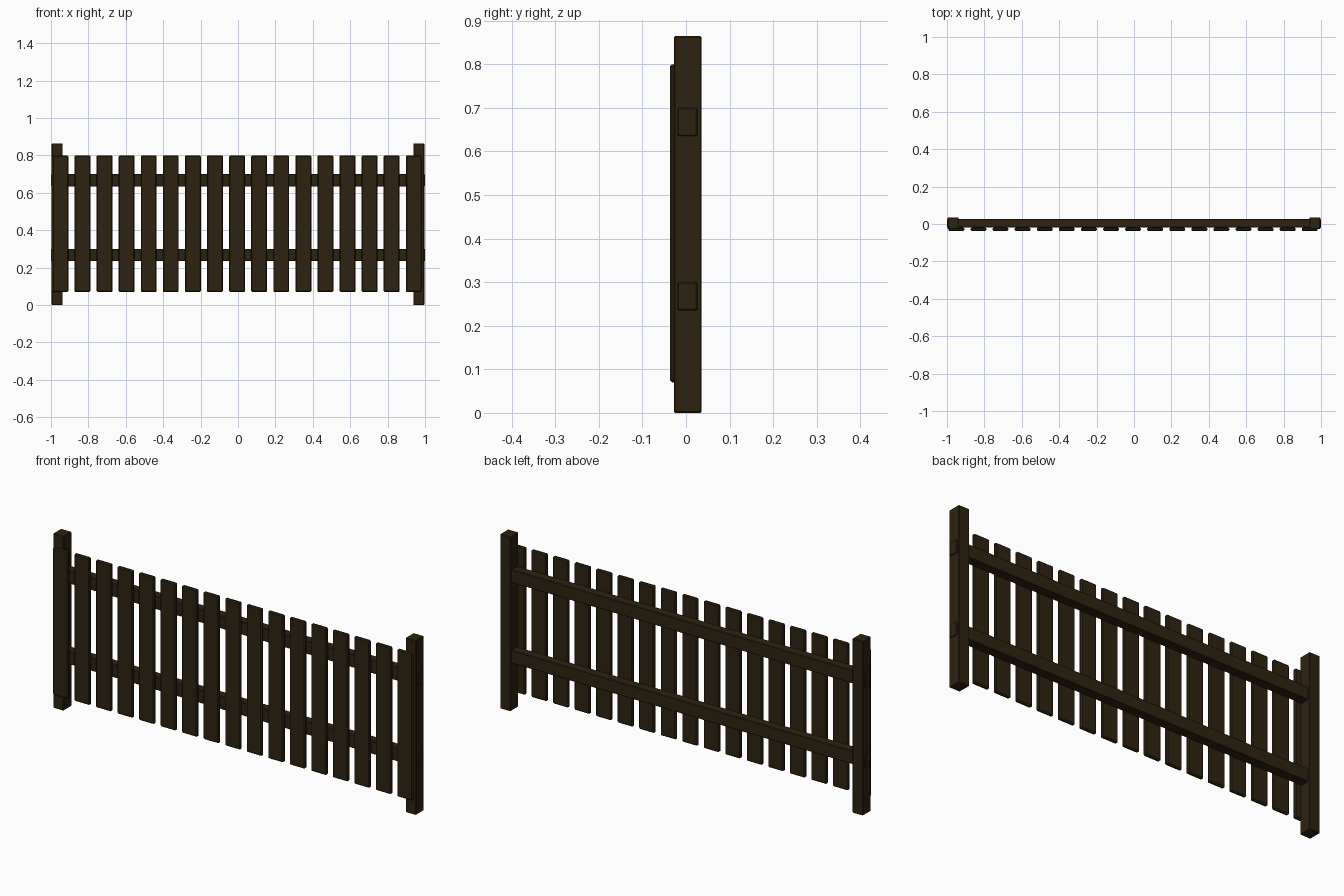
import bpy

cube = bpy.data.objects.get("Cube")
if cube:
    bpy.data.objects.remove(cube, do_unlink=True)

# Dark stained timber
wood = bpy.data.materials.new("dark_brown_wood")
wood.use_nodes = True
COLOUR = (0.027, 0.0165, 0.005, 1)
wood.diffuse_color = COLOUR
bsdf = next(n for n in wood.node_tree.nodes if n.type == 'BSDF_PRINCIPLED')
bsdf.inputs["Base Color"].default_value = COLOUR


def board(name, x, y, z, bevel):
    """Box spanning the given (min, max) ranges, with small chamfered edges."""
    spans = (x, y, z)
    bpy.ops.mesh.primitive_cube_add(size=1, location=[(a + b) / 2 for a, b in spans])
    obj = bpy.context.object
    obj.name = name
    obj.scale = [b - a for a, b in spans]
    bpy.ops.object.transform_apply(location=False, rotation=False, scale=True)
    obj.data.materials.append(wood)
    mod = obj.modifiers.new("edge_chamfer", 'BEVEL')
    mod.width = bevel
    mod.segments = 1
    return obj


# End posts
for side, x in (("right", (-0.996, -0.938)), ("left", (0.938, 0.996))):
    board(side + "_post", x, (-0.028, 0.036), (0, 0.865), 0.003)

# Horizontal rails running through the posts
for level, z in (("lower", 0.235), ("upper", 0.635)):
    board(level + "_rail", (-1, 1), (-0.02, 0.026), (z, z + 0.065), 0.003)

# Evenly spaced pickets on the front
COUNT, SPACING, WIDTH = 17, 0.1181, 0.085
for i in range(COUNT):
    cx = -0.005 + (i - COUNT // 2) * SPACING
    board(f"picket_{i + 1}", (cx - WIDTH / 2, cx + WIDTH / 2),
          (-0.037, -0.0195), (0.07, 0.8), 0.005)
